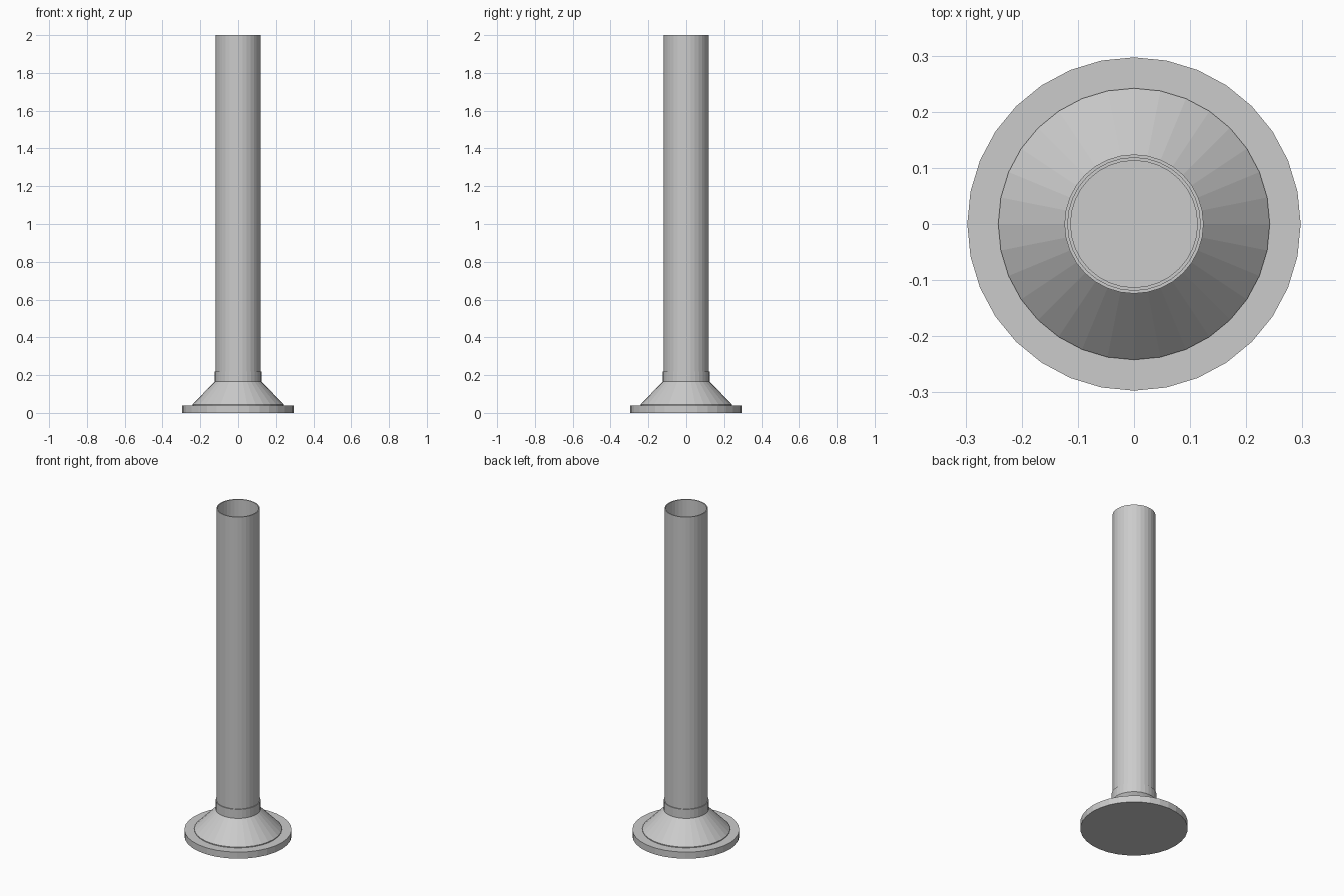
import bpy, bmesh, math

if "Cube" in bpy.data.objects:
    bpy.data.objects.remove(bpy.data.objects["Cube"])

SIDES = 32


def lathe(name, profile, closed=False):
    """Revolve (radius, z) points about z; radius 0 makes a pole."""
    bm = bmesh.new()
    rings = []
    for r, z in profile:
        if r == 0:
            rings.append([bm.verts.new((0, 0, z))] * SIDES)
        else:
            rings.append([bm.verts.new((r * math.cos(2 * math.pi * i / SIDES),
                                        r * math.sin(2 * math.pi * i / SIDES), z))
                          for i in range(SIDES)])
    pairs = list(zip(rings, rings[1:]))
    if closed:
        pairs.append((rings[-1], rings[0]))
    for a, b in pairs:
        for i in range(SIDES):
            j = (i + 1) % SIDES
            bm.faces.new(list(dict.fromkeys((a[i], a[j], b[j], b[i]))))
    bmesh.ops.recalc_face_normals(bm, faces=bm.faces)
    mesh = bpy.data.meshes.new(name)
    bm.to_mesh(mesh)
    bm.free()
    ob = bpy.data.objects.new(name, mesh)
    bpy.context.collection.objects.link(ob)
    return ob


# Flat round foot
lathe("base_disc", [(0, 0), (0.297, 0), (0.297, 0.04), (0, 0.04)])

# Sloped skirt rising from the foot to the collar
lathe("base_cone", [(0.113, 0.04), (0.242, 0.04), (0.242, 0.045),
                    (0.124, 0.165), (0.113, 0.165)], closed=True)

# Short sleeve around the foot of the tube
lathe("collar", [(0.117, 0.165), (0.124, 0.165), (0.124, 0.22), (0.117, 0.22)], closed=True)

# Tall open-topped tube
lathe("tube", [(0.113, 0.04), (0.119, 0.04), (0.119, 2.0), (0.113, 2.0)], closed=True)
